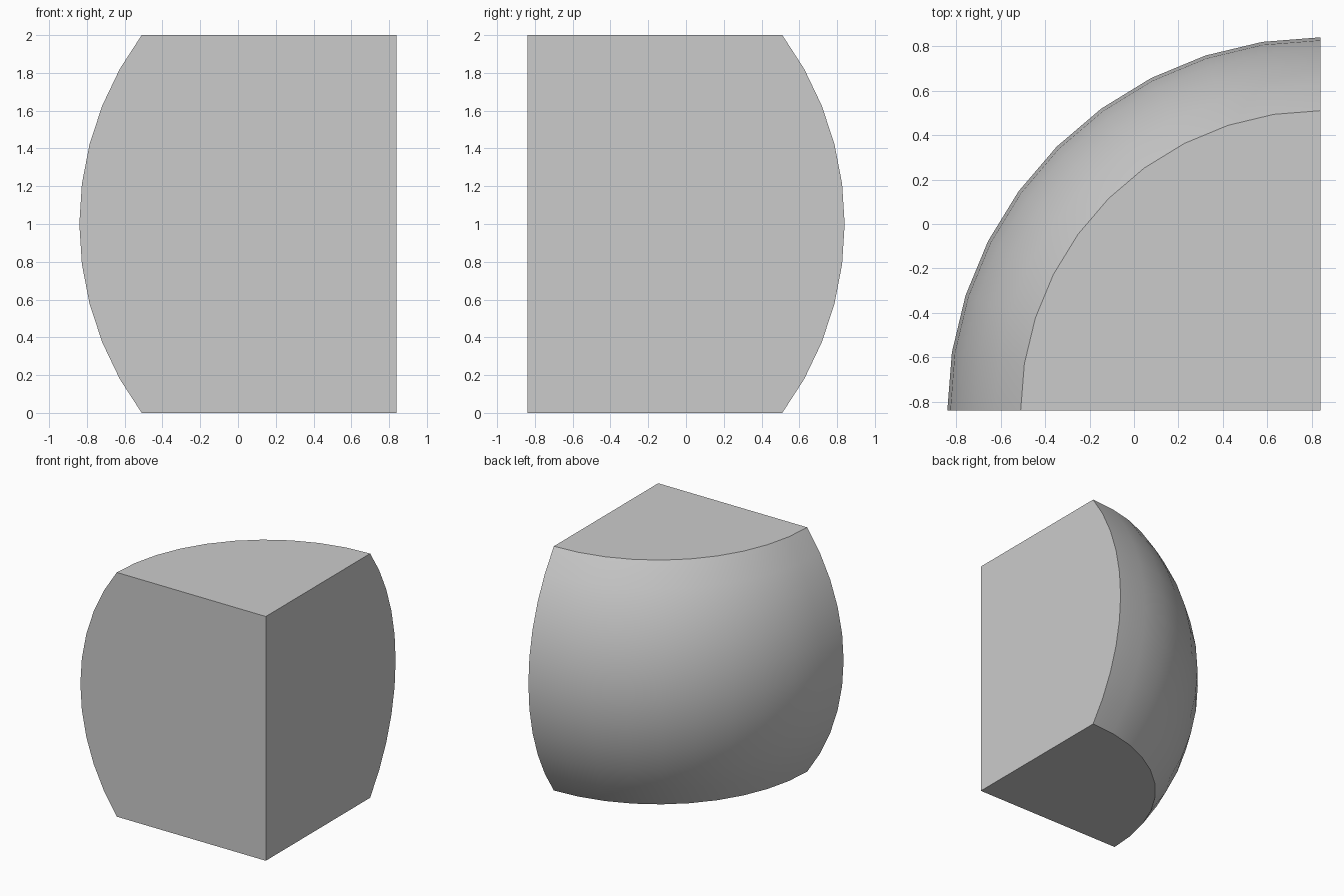
import bpy, bmesh, math

if "Cube" in bpy.data.objects:
    bpy.data.objects.remove(bpy.data.objects["Cube"])

R, HALF = 1.68, 1.0          # sphere radius, half height of the slab cut from it
CX, CY = 0.84, -0.84         # vertical corner edge passes through the sphere centre
N_LAT, N_LON = 10, 10

bm = bmesh.new()
lat0 = math.asin(HALF / R)

# Curved surface: grid of a quarter turn of the sphere between the two flat cuts
grid = []
for i in range(N_LON + 1):
    a = math.pi - math.pi / 2 * i / N_LON
    column = []
    for j in range(N_LAT + 1):
        t = -lat0 + 2 * lat0 * j / N_LAT
        r = R * math.cos(t)
        column.append(bm.verts.new((CX + r * math.cos(a), CY + r * math.sin(a),
                                    HALF + R * math.sin(t))))
    grid.append(column)
for i in range(N_LON):
    for j in range(N_LAT):
        bm.faces.new((grid[i][j], grid[i + 1][j], grid[i + 1][j + 1], grid[i][j + 1]))

# Straight corner edge and the four flat faces meeting it
low = bm.verts.new((CX, CY, 0))
high = bm.verts.new((CX, CY, 2 * HALF))
bm.faces.new([low] + [c[0] for c in grid])
bm.faces.new([high] + [c[-1] for c in grid])
bm.faces.new([high, low] + grid[0])
bm.faces.new([high, low] + grid[-1])
bmesh.ops.recalc_face_normals(bm, faces=bm.faces)

mesh = bpy.data.meshes.new("rounded_wedge")
bm.to_mesh(mesh)
bm.free()
wedge = bpy.data.objects.new("rounded_wedge", mesh)
bpy.context.collection.objects.link(wedge)

# Smooth curve, crisp flat cuts
bpy.context.view_layer.objects.active = wedge
wedge.select_set(True)
bpy.ops.object.shade_smooth_by_angle(angle=math.radians(30))
